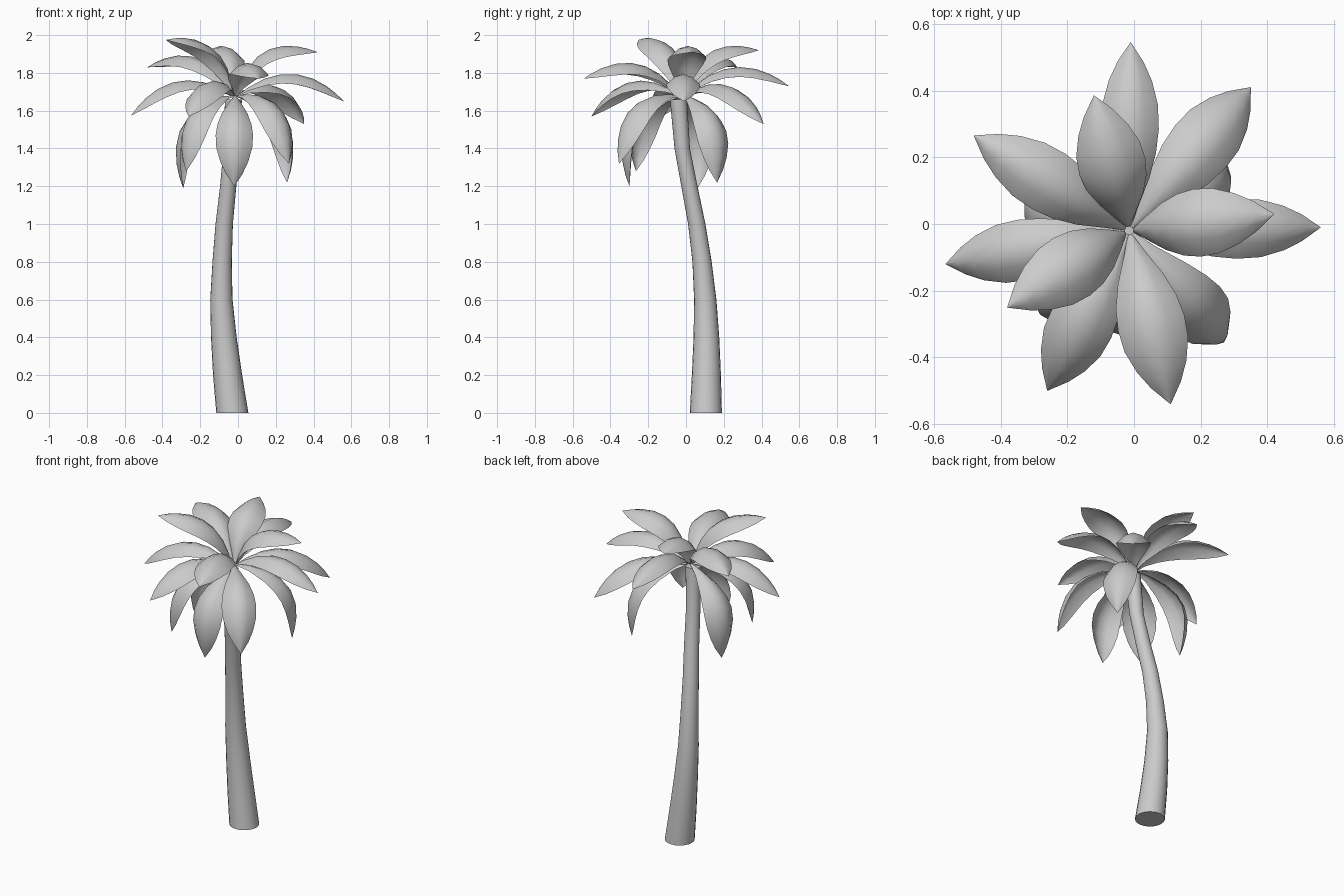
import bpy, bmesh, math
from mathutils import Vector

if "Cube" in bpy.data.objects:
    bpy.data.objects.remove(bpy.data.objects["Cube"])


def make_object(name, bm, angle):
    mesh = bpy.data.meshes.new(name)
    bm.to_mesh(mesh)
    bm.free()
    ob = bpy.data.objects.new(name, mesh)
    bpy.context.collection.objects.link(ob)
    bpy.ops.object.select_all(action='DESELECT')
    ob.select_set(True)
    bpy.context.view_layer.objects.active = ob
    bpy.ops.object.shade_smooth_by_angle(angle=math.radians(angle))
    return ob


# Trunk: tapered rings following a leaning path (x, y, z, radius)
path = [(-0.03, 0.105, 0, 0.085), (-0.055, 0.108, 0.2, 0.077),
        (-0.075, 0.108, 0.4, 0.068), (-0.088, 0.102, 0.6, 0.059),
        (-0.084, 0.085, 0.8, 0.051), (-0.073, 0.057, 1.0, 0.046),
        (-0.052, 0.018, 1.2, 0.043), (-0.036, -0.02, 1.4, 0.041),
        (-0.024, -0.04, 1.66, 0.045)]
SIDES = 20
bm = bmesh.new()
rings = []
for x, y, z, r in path:
    rings.append([bm.verts.new((x + r * math.cos(2 * math.pi * i / SIDES),
                                y + r * math.sin(2 * math.pi * i / SIDES), z))
                  for i in range(SIDES)])
for a, b in zip(rings, rings[1:]):
    for i in range(SIDES):
        j = (i + 1) % SIDES
        bm.faces.new((a[i], a[j], b[j], b[i]))
bm.faces.new(rings[0][::-1])
bm.faces.new(rings[-1])
make_object("trunk", bm, 50)


# Leaves: arched blades from the crown to a given tip
WIDTHS = [(0, 0.008), (0.1, 0.032), (0.25, 0.07), (0.4, 0.093), (0.55, 0.102),
          (0.7, 0.098), (0.83, 0.076), (0.92, 0.046), (1, 0.001)]
CROWN = Vector((-0.015, -0.02, 1.68))


def leaf(name, tip, bulge, scale):
    tip = Vector(tip)
    out = Vector((tip.x - CROWN.x, tip.y - CROWN.y, 0)).normalized()
    side = Vector((-out.y, out.x, 0))
    start = CROWN + out * 0.012
    chord = (tip - start).normalized()
    normal = chord.cross(side)
    ctrl = (start + tip) / 2 + normal * bulge * 2
    bm = bmesh.new()
    rows = []
    for t, w in WIDTHS:
        p = start * (1 - t) ** 2 + ctrl * 2 * t * (1 - t) + tip * t * t
        tan = ((ctrl - start) * (1 - t) + (tip - ctrl) * t).normalized()
        up = tan.cross(side)
        w *= scale
        # cross-section sags away from the midrib
        rows.append([bm.verts.new(p + side * w * s - up * w * (0.6 * s * s - 0.06))
                     for s in (-1, -0.5, 0, 0.5, 1)])
    for a, b in zip(rows, rows[1:]):
        for i in range(4):
            bm.faces.new((a[i], b[i], b[i + 1], a[i + 1]))
    make_object(name, bm, 60)


# Each leaf: tip position, arch height, width scale
tiers = {
    "upper": [((0.42, 0.03, 1.91), 0.13, 1.0),
              ((-0.38, -0.25, 1.975), 0.12, 1.0),
              ((-0.12, 0.385, 1.92), 0.12, 1.0)],
    "middle": [((-0.01, 0.545, 1.73), 0.12, 0.85),
               ((0.11, -0.54, 1.77), 0.12, 1.0),
               ((-0.48, 0.265, 1.83), 0.125, 0.95),
               ((0.56, -0.01, 1.65), 0.125, 0.88),
               ((-0.565, -0.12, 1.575), 0.125, 0.9),
               ((-0.26, -0.50, 1.57), 0.125, 0.97),
               ((0.35, 0.41, 1.53), 0.125, 0.97)],
    "lower": [((0.27, -0.355, 1.32), 0.15, 0.97),
              ((-0.29, 0.06, 1.19), 0.16, 0.97),
              ((0.26, 0.165, 1.22), 0.16, 0.97),
              ((-0.02, -0.30, 1.2), 0.155, 0.97),
              ((-0.275, -0.265, 1.28), 0.15, 0.95)],
}
for tier, leaves in tiers.items():
    for i, args in enumerate(leaves):
        leaf(f"{tier}_leaf_{i + 1}", *args)
